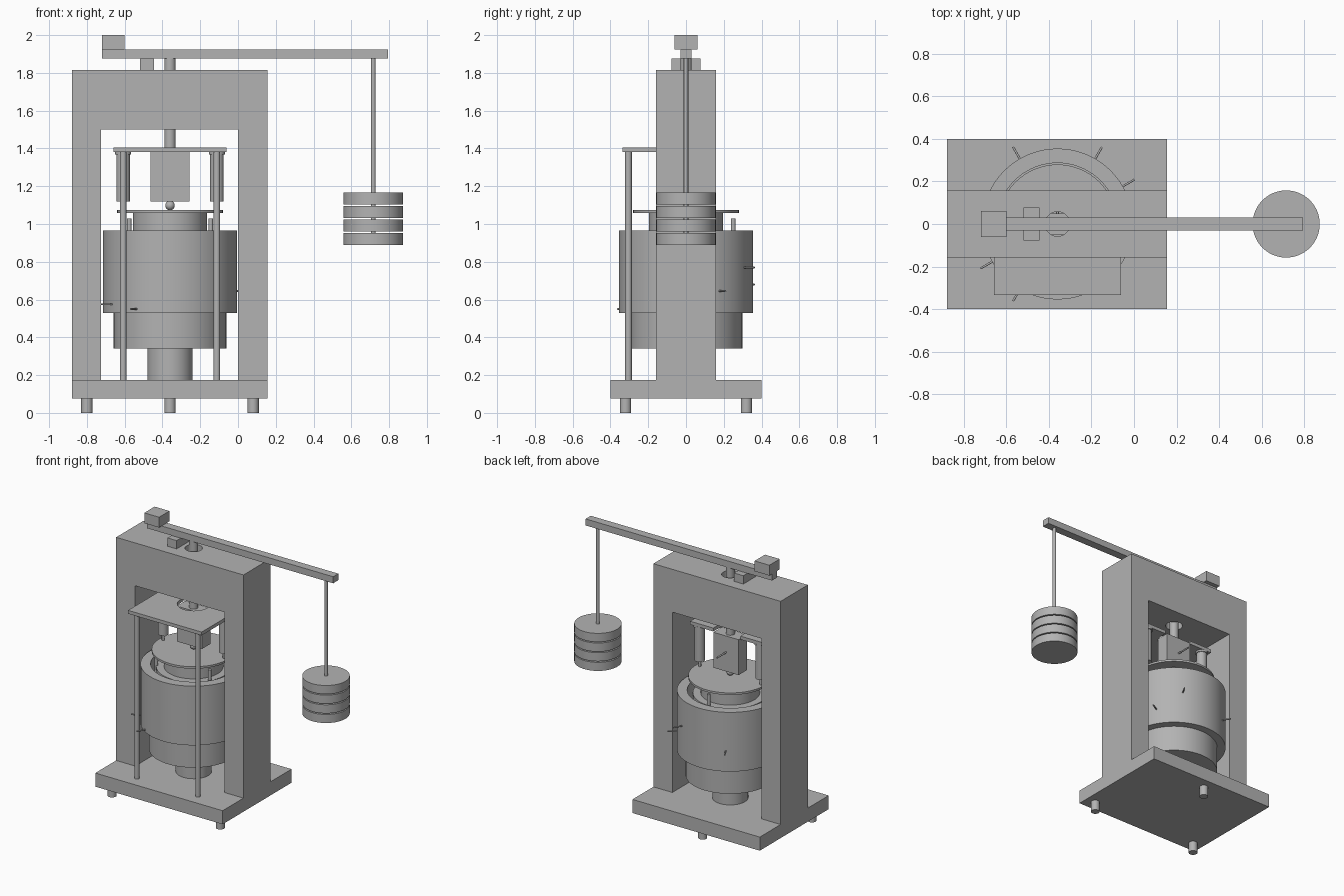
import bpy, bmesh, math
from mathutils import Vector

cube = bpy.data.objects.get("Cube")
if cube:
    bpy.data.objects.remove(cube, do_unlink=True)

CX = -0.36  # axis of the press

grey = bpy.data.materials.new("machine_grey")
grey.use_nodes = True
COLOUR = (0.45, 0.45, 0.45, 1)
grey.diffuse_color = COLOUR
grey.node_tree.nodes["Principled BSDF"].inputs["Base Color"].default_value = COLOUR


def finish(name, bm, smooth=False):
    bmesh.ops.recalc_face_normals(bm, faces=bm.faces)
    mesh = bpy.data.meshes.new(name)
    bm.to_mesh(mesh)
    bm.free()
    mesh.materials.append(grey)
    obj = bpy.data.objects.new(name, mesh)
    bpy.context.collection.objects.link(obj)
    bpy.ops.object.select_all(action='DESELECT')
    obj.select_set(True)
    bpy.context.view_layer.objects.active = obj
    if smooth:
        bpy.ops.object.shade_smooth_by_angle(angle=math.radians(35))
    return obj


def box(name, x0, x1, y0, y1, z0, z1):
    bm = bmesh.new()
    bmesh.ops.create_cube(bm, size=1)
    for v in bm.verts:
        v.co = ((x0 + x1) / 2 + v.co.x * (x1 - x0),
                (y0 + y1) / 2 + v.co.y * (y1 - y0),
                (z0 + z1) / 2 + v.co.z * (z1 - z0))
    return finish(name, bm)


def rod(name, start, end, radius, sides=32):
    start, end = Vector(start), Vector(end)
    axis = end - start
    bm = bmesh.new()
    bmesh.ops.create_cone(bm, cap_ends=True, segments=sides, radius1=radius,
                          radius2=radius, depth=axis.length)
    bmesh.ops.rotate(bm, verts=bm.verts, matrix=axis.to_track_quat('Z', 'Y').to_matrix())
    bmesh.ops.translate(bm, verts=bm.verts, vec=(start + end) / 2)
    return finish(name, bm, True)


def post(name, x, y, z0, z1, radius, sides=32):
    return rod(name, (x, y, z0), (x, y, z1), radius, sides)


def extrude(name, points, vec):
    bm = bmesh.new()
    face = bm.faces.new([bm.verts.new(p) for p in points])
    new = bmesh.ops.extrude_face_region(bm, geom=[face])["geom"]
    moved = [g for g in new if isinstance(g, bmesh.types.BMVert)]
    bmesh.ops.translate(bm, verts=moved, vec=vec)
    return finish(name, bm)


def lathe(name, profile, sides=72):
    bm = bmesh.new()
    verts = [bm.verts.new((CX + r, 0, z)) for r, z in profile]
    edges = [bm.edges.new(pair) for pair in zip(verts, verts[1:])]
    bmesh.ops.spin(bm, geom=verts + edges, cent=(CX, 0, 0), axis=(0, 0, 1),
                   angle=math.tau, steps=sides)
    bmesh.ops.remove_doubles(bm, verts=bm.verts, dist=0.0005)
    return finish(name, bm, True)


# Base and its three feet
box("base_plate", -0.88, 0.155, -0.4, 0.4, 0.075, 0.175)
for name, x, y in (("front_right_foot", -0.8, -0.32), ("front_left_foot", 0.08, -0.32),
                   ("back_foot", CX, 0.32)):
    post(name, x, y, 0, 0.075, 0.03)

# Portal frame with a guide hole through its crossbeam
outline = [(-0.88, 0.175), (-0.88, 1.815), (0.155, 1.815), (0.155, 0.175),
           (0, 0.175), (0, 1.5), (-0.725, 1.5), (-0.725, 0.175)]
frame = extrude("portal_frame", [(x, -0.158, z) for x, z in outline], (0, 0.316, 0))
cutter = post("hole_cutter", CX, 0, 1.4, 1.9, 0.058, 48)
cutter.hide_render = True
cut = frame.modifiers.new("guide_hole", 'BOOLEAN')
cut.object = cutter
cut.operation = 'DIFFERENCE'
cut.solver = 'EXACT'
bpy.context.view_layer.objects.active = frame
bpy.ops.object.modifier_apply(modifier=cut.name)
bpy.data.objects.remove(cutter, do_unlink=True)

# Furnace: pedestal, lower body and open-topped jacket
post("pedestal", CX, 0, 0.175, 0.34, 0.12, 48)
post("furnace_lower_body", CX, 0, 0.34, 0.53, 0.298, 72)
lathe("furnace_jacket", [(0, 0.53), (0.355, 0.53), (0.355, 0.965),
                         (0.287, 0.965), (0.287, 0.6), (0, 0.6)])

# Sample pot, flange, cover disc and contact ball
post("sample_pot", CX, 0, 0.6, 1.06, 0.197, 64)
post("pot_flange", CX, 0, 0.92, 0.945, 0.25, 64)
post("cover_disc", CX, 0, 1.058, 1.073, 0.28, 64)
for i in range(3):
    a = math.radians(90 + 120 * i)
    post(f"pot_stud_{i + 1}", CX + 0.25 * math.cos(a), 0.25 * math.sin(a), 0.6, 1.03, 0.012, 16)
bm = bmesh.new()
bmesh.ops.create_uvsphere(bm, u_segments=24, v_segments=16, radius=0.025)
bmesh.ops.translate(bm, verts=bm.verts, vec=(CX, 0, 1.098))
finish("contact_ball", bm, True)

# Radial probes in the furnace wall: angle and height
for i, (deg, z) in enumerate(((30, 0.645), (60, 0.77), (120, 0.68), (210, 0.575), (240, 0.55))):
    a = math.radians(deg)
    c, s = math.cos(a), math.sin(a)
    rod(f"furnace_probe_{i + 1}", (CX + 0.34 * c, 0.34 * s, z),
        (CX + 0.418 * c, 0.418 * s, z), 0.005, 12)

# Loading ram
box("ram_block", CX - 0.103, CX + 0.103, -0.05, 0.05, 1.12, 1.38)
rod("ram_probe", (CX, 0.04, 1.26), (CX, 0.155, 1.26), 0.006, 12)
post("ram_rod", CX, 0, 1.38, 1.88, 0.03)

# Sensor shelf with a round notch for the ram
notch = [(CX + 0.11 * math.cos(math.pi * i / 24), -0.11 * math.sin(math.pi * i / 24))
         for i in range(25)]
shelf = [(CX - 0.299, 0.04), (CX - 0.299, -0.335), (CX + 0.299, -0.335), (CX + 0.299, 0.04),
         (CX + 0.11, 0.04)] + notch + [(CX - 0.11, 0.04)]
extrude("sensor_shelf", [(x, y, 1.38) for x, y in shelf], (0, 0, 0.025))

# Mirrored shelf legs and displacement sensors
for side, sign in (("left", 1), ("right", -1)):
    x = CX + sign * 0.248
    post(f"{side}_shelf_leg", x, -0.305, 0.175, 1.38, 0.018)
    post(f"{side}_sensor_body", x, 0, 1.12, 1.38, 0.036)
    post(f"{side}_sensor_collar", x, 0, 1.367, 1.38, 0.042)
    post(f"{side}_sensor_tip", x, 0, 1.07, 1.12, 0.01, 16)

# Lever, fulcrum and counterweight
box("lever", -0.72, 0.795, -0.03, 0.03, 1.876, 1.924)
box("counterweight", -0.72, -0.6, -0.06, 0.06, 1.924, 2.0)
box("fulcrum", -0.52, -0.445, -0.077, 0.077, 1.815, 1.876)

# Hanger with stacked weights
post("hanger_rod", 0.716, 0, 0.9, 1.88, 0.012, 20)
for i in range(4):
    z = 0.89 + 0.071 * i
    post(f"weight_{i + 1}", 0.716, 0, z, z + 0.063, 0.158, 64)
